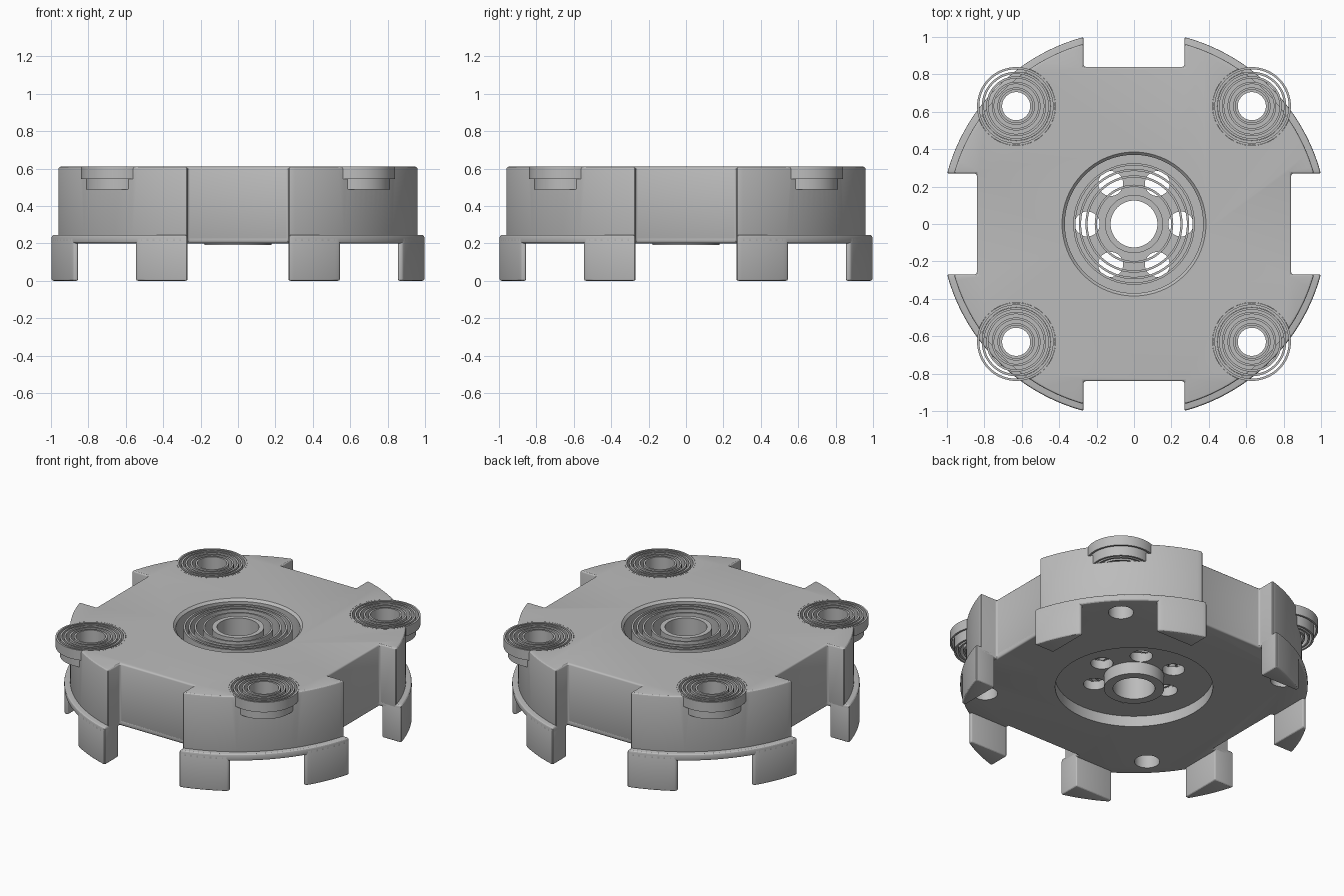
import bpy, bmesh
from math import sin, cos, pi, asin, hypot
from mathutils import Matrix

cube = bpy.data.objects.get("Cube")
if cube:
    bpy.data.objects.remove(cube)

grey = bpy.data.materials.new("plain grey")
grey.use_nodes = True
grey.diffuse_color = (0.5, 0.5, 0.5, 1)
grey.node_tree.nodes["Principled BSDF"].inputs["Base Color"].default_value = (0.5, 0.5, 0.5, 1)

NOTCH, DEPTH = 0.27, 0.84        # half width and inner limit of the side notches
TOP = 0.61
CORNER = 0.63                    # offset of the corner bores


def finish(name, bm):
    bmesh.ops.remove_doubles(bm, verts=bm.verts, dist=1e-5)
    bmesh.ops.recalc_face_normals(bm, faces=bm.faces)
    mesh = bpy.data.meshes.new(name)
    bm.to_mesh(mesh)
    bm.free()
    mesh.materials.append(grey)
    obj = bpy.data.objects.new(name, mesh)
    bpy.context.collection.objects.link(obj)
    return obj


def lathe(name, profile, x=0, y=0, n=64):
    """Revolve a closed (radius, height) profile about a vertical axis."""
    bm = bmesh.new()
    rings = [[bm.verts.new((x + r * cos(2 * pi * i / n), y + r * sin(2 * pi * i / n), z))
              for i in range(n)] if r else [bm.verts.new((x, y, z))] * n for r, z in profile]
    for a, b in zip(rings, rings[1:] + rings[:1]):
        for i in range(n):
            j = (i + 1) % n
            corners = list(dict.fromkeys((a[i], a[j], b[j], b[i])))
            if len(corners) > 2:
                bm.faces.new(corners)
    return finish(name, bm)


def tube(name, r0, r1, z0, z1, x=0, y=0):
    return lathe(name, [(r0, z0), (r1, z0), (r1, z1), (r0, z1)], x, y)


def prism(name, outline, z0, z1, bevel):
    bm = bmesh.new()
    face = bm.faces.new([bm.verts.new((x, y, z0)) for x, y in outline])
    out = bmesh.ops.extrude_face_region(bm, geom=[face])
    bmesh.ops.translate(bm, vec=(0, 0, z1 - z0),
                        verts=[v for v in out["geom"] if isinstance(v, bmesh.types.BMVert)])
    obj = finish(name, bm)
    mod = obj.modifiers.new("rounded edges", "BEVEL")
    mod.width, mod.segments, mod.limit_method, mod.angle_limit = bevel, 3, "ANGLE", 0.5
    return obj


def arc(radius, a0, a1, n):
    return [(radius * cos(a0 + (a1 - a0) * i / n), radius * sin(a0 + (a1 - a0) * i / n))
            for i in range(n + 1)]


def notched_disc(radius):
    a = asin(NOTCH / radius)
    quarter = [(DEPTH, NOTCH)] + arc(radius, a, pi / 2 - a, 28) + [(NOTCH, DEPTH)]
    points = []
    for _ in range(4):
        points += quarter
        quarter = [(-y, x) for x, y in quarter]
    return points


def bake(obj):
    """Replace the mesh by its modified result and shade it."""
    dg = bpy.context.evaluated_depsgraph_get()
    mesh = bpy.data.meshes.new_from_object(obj.evaluated_get(dg))
    obj.modifiers.clear()
    obj.data = mesh


# Main housing and the wider flange at its foot
housing = prism("housing", notched_disc(1.0), 0.215, TOP, 0.012)
flange = prism("flange", notched_disc(1.035), 0.2, 0.245, 0.012)

# Cutters: stepped centre bore, ring of floor holes, stepped corner bores
cutters = [lathe("centre_cutter", [(0, 0.1), (0.47, 0.1), (0.47, 0.27), (0.15, 0.27),
                                   (0.15, 0.33), (0.37, 0.33), (0.37, 0.595),
                                   (0.39, 0.615), (0.39, 0.7), (0, 0.7)])]
for k in range(6):
    cutters.append(lathe("floor_hole_cutter", [(0, 0.22), (0.067, 0.22), (0.067, 0.38), (0, 0.38)],
                         0.25 * cos(k * pi / 3), 0.25 * sin(k * pi / 3), 32))
corners = [(sx * CORNER, sy * CORNER) for sx in (-1, 1) for sy in (-1, 1)]
for x, y in corners:
    cutters.append(lathe("corner_cutter", [(0, 0.1), (0.075, 0.1), (0.075, 0.49), (0.185, 0.49),
                                           (0.185, 0.545), (0.21, 0.545), (0.21, 0.7), (0, 0.7)], x, y))
for obj in (housing, flange):
    for cutter in cutters:
        mod = obj.modifiers.new("cut", "BOOLEAN")
        mod.operation, mod.solver, mod.object = "DIFFERENCE", "EXACT", cutter
    bake(obj)
for cutter in cutters:
    bpy.data.objects.remove(cutter)

# Wedge-shaped feet beside each notch
R, INNER, END = 1.035, 0.855, 0.545
a0, a1 = asin(NOTCH / R), asin(END / R)
wedge = [(INNER, NOTCH)] + arc(R, a0, a1, 10) + [(INNER, END)]
for k in range(4):
    turn = Matrix.Rotation(k * pi / 2, 2)
    for side in (1, -1):
        foot = prism("foot", [tuple(turn @ Matrix(((1, 0), (0, side))).col[0] * x
                                    + turn @ Matrix(((1, 0), (0, side))).col[1] * y)
                              for x, y in wedge], 0, 0.235, 0.01)
        bake(foot)

# Hub through the floor, and thin concentric rings in the centre bore
lathe("hub", [(0.125, 0.19), (0.18, 0.19), (0.18, 0.335), (0.155, 0.335), (0.155, 0.6), (0.125, 0.6)])
for r in (0.21, 0.26, 0.295, 0.325):
    tube("centre_ring", r - 0.012, r, 0.325, 0.6)

# Thin concentric rings in the corner bores
for x, y in corners:
    tube("corner_outer_ring", 0.197, 0.209, 0.545, TOP, x, y)
    for r in (0.184, 0.16, 0.13, 0.1):
        tube("corner_ring", r - 0.012, r, 0.488, TOP, x, y)

# Smooth shading with sharp edges kept
for obj in bpy.context.scene.objects:
    obj.select_set(obj.type == "MESH")
bpy.context.view_layer.objects.active = housing
bpy.ops.object.shade_smooth_by_angle(angle=0.5)
